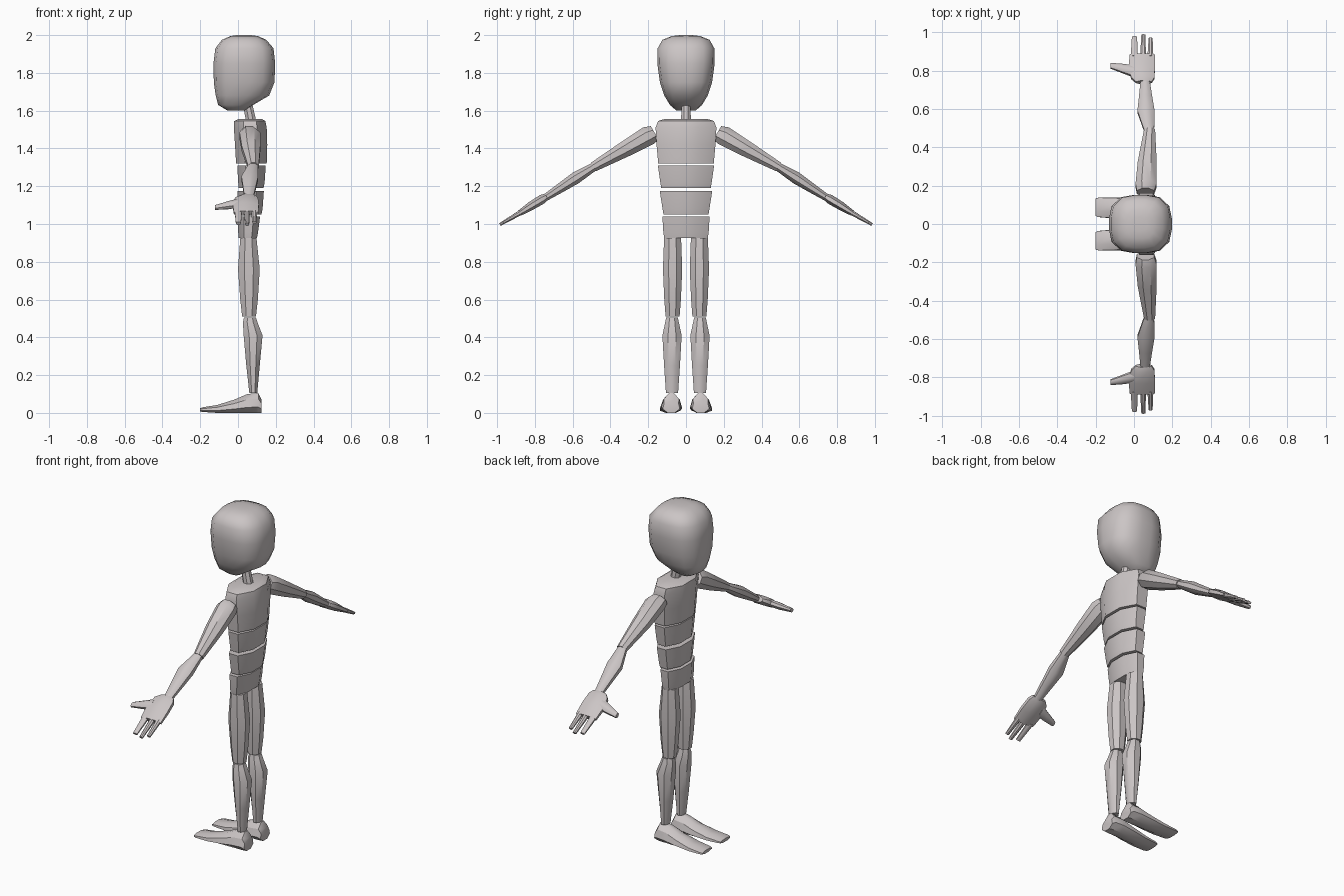
import bpy, bmesh, math
from mathutils import Vector

clay = bpy.data.materials.new("clay_grey")
clay.diffuse_color = (0.60, 0.56, 0.56, 1)
X, Y, Z = Vector((1, 0, 0)), Vector((0, 1, 0)), Vector((0, 0, 1))


def loft(name, rings, u, v, sides=8, power=4, angle=40):
    """Skin rounded-box rings; each ring is (centre, half size on u, half size on v)."""
    bm = bmesh.new()
    loops = []
    for c, hu, hv in rings:
        loop = []
        for i in range(sides):
            a = 2 * math.pi * (i + 0.5) / sides
            ca, sa = math.cos(a), math.sin(a)
            # superellipse radius, scaled so the flats touch the half sizes
            r = (abs(ca) ** power + abs(sa) ** power) ** (-1 / power)
            loop.append([r * ca, r * sa])
        m = max(abs(p[0]) for p in loop)
        loops.append([bm.verts.new(Vector(c) + u * (hu * p / m) + v * (hv * q / m))
                      for p, q in loop])
    for a, b in zip(loops, loops[1:]):
        for i in range(sides):
            j = (i + 1) % sides
            bm.faces.new((a[i], a[j], b[j], b[i]))
    bm.faces.new(loops[0])
    bm.faces.new(loops[-1])
    bmesh.ops.recalc_face_normals(bm, faces=bm.faces)
    me = bpy.data.meshes.new(name)
    bm.to_mesh(me)
    bm.free()
    ob = bpy.data.objects.new(name, me)
    bpy.context.collection.objects.link(ob)
    me.materials.append(clay)
    bpy.ops.object.select_all(action='DESELECT')
    ob.select_set(True)
    bpy.context.view_layer.objects.active = ob
    bpy.ops.object.shade_smooth_by_angle(angle=math.radians(angle))
    return ob


def upright(name, rows, y=0, **kw):
    """Vertical part; each row is (z, x min, x max, half width on y)."""
    return loft(name, [((((a + b) / 2), y, z), (b - a) / 2, w) for z, a, b, w in rows], X, Y, **kw)


# Head: jaw low at the face, rising toward the back
head = upright("head", [(1.60, -0.055, 0.035, 0.05), (1.63, -0.105, 0.08, 0.085),
                        (1.68, -0.118, 0.165, 0.115), (1.75, -0.128, 0.193, 0.138),
                        (1.85, -0.13, 0.197, 0.152), (1.93, -0.12, 0.188, 0.15),
                        (1.975, -0.085, 0.15, 0.125), (1.995, -0.04, 0.105, 0.075),
                        (2.0, -0.01, 0.07, 0.035)],
               sides=16, power=3, angle=60)
upright("neck", [(1.53, 0.045, 0.10, 0.026), (1.64, 0.025, 0.075, 0.024)])

# Torso: chest block and three tapered segments
upright("chest", [(1.32, -0.01, 0.152, 0.147), (1.42, -0.016, 0.155, 0.156),
                  (1.51, -0.022, 0.152, 0.161), (1.545, -0.02, 0.145, 0.148),
                  (1.557, 0.005, 0.125, 0.11)], power=9)
for name, z0, z1, b0, t0, w0, w1 in (("upper_belly", 1.19, 1.31, 0.135, 0.147, 0.131, 0.149),
                                     ("lower_belly", 1.05, 1.175, 0.124, 0.137, 0.119, 0.139),
                                     ("pelvis", 0.925, 1.04, 0.10, 0.117, 0.115, 0.125)):
    upright(name, [(z0, 0.004, b0, w0), (z0 + 0.03, 0.001, b0 + 0.006, w0 + 0.005),
                   (z1, -0.004, t0, w1)], power=9)

for s, side in ((1, "left"), (-1, "right")):
    # Legs
    upright(side + "_thigh", [(0.51, 0.022, 0.095, 0.037), (0.60, 0.012, 0.105, 0.044),
                              (0.76, 0.0, 0.115, 0.051), (0.925, 0.012, 0.098, 0.045)],
            y=0.071 * s, power=3)
    upright(side + "_shin", [(0.105, 0.06, 0.102, 0.032), (0.25, 0.044, 0.115, 0.042),
                             (0.41, 0.03, 0.13, 0.051), (0.48, 0.026, 0.103, 0.036),
                             (0.505, 0.032, 0.095, 0.031)], y=0.074 * s, power=3)
    # Foot: heel to toe, widest at the sole
    foot = loft(side + "_foot",
                [((x, y * s, (a + b) / 2), w, (b - a) / 2) for x, y, w, a, b in
                 ((0.125, 0.078, 0.045, 0.0, 0.07), (0.108, 0.078, 0.055, 0.0, 0.105),
                  (0.05, 0.078, 0.059, 0.0, 0.10), (-0.02, 0.08, 0.058, 0.0, 0.07),
                  (-0.11, 0.084, 0.055, 0.0, 0.042), (-0.185, 0.087, 0.051, 0.005, 0.03),
                  (-0.2, 0.087, 0.045, 0.007, 0.025))], Y, Z, power=6)
    for v in foot.data.vertices:  # narrow the upper foot toward the ankle
        v.co.y += (0.075 * s - v.co.y) * min(0.45, max(0, v.co.z - 0.02) * 5)

    # Arm frame: along the sloping arm, with its upper normal
    along = Vector((0, 0.86 * s, -0.51)).normalized()
    up = Vector((0, 0.51 * s, 0.86)).normalized()

    def limb(name, rows, **kw):
        """Rows: (y, z, x min, x max, half thickness) along the arm."""
        return loft(f"{side}_{name}", [(((a + b) / 2, y * s, z), (b - a) / 2, t)
                                       for y, z, a, b, t in rows], X, up, **kw)

    limb("upper_arm", [(0.165, 1.482, 0.015, 0.105, 0.042), (0.20, 1.467, 0.008, 0.118, 0.052),
                       (0.32, 1.398, 0.02, 0.118, 0.043), (0.49, 1.302, 0.053, 0.11, 0.026)],
         power=3)
    limb("forearm", [(0.48, 1.308, 0.055, 0.105, 0.022), (0.585, 1.243, 0.018, 0.107, 0.032),
                     (0.66, 1.194, 0.026, 0.095, 0.026), (0.755, 1.133, 0.035, 0.08, 0.018)],
         power=3)
    # Hand: palm, three fingers and thumb
    limb("palm", [(0.738, 1.145, 0.01, 0.092, 0.018), (0.76, 1.132, -0.015, 0.106, 0.025),
                  (0.82, 1.096, -0.028, 0.11, 0.023), (0.882, 1.057, -0.022, 0.108, 0.015)],
         power=6)
    for i, (a, b, tip) in enumerate(((-0.017, 0.02, 0.975), (0.032, 0.063, 0.985),
                                     (0.07, 0.101, 0.968))):
        limb(f"finger_{i + 1}", [(0.87, 1.064, a, b, 0.014),
                                 (tip, 1.064 - (tip - 0.87) * 0.58, a + 0.006, b - 0.004, 0.008)],
             power=6)
    loft(side + "_thumb", [((0.0, 0.795 * s, 1.11), 0.032, 0.02),
                           ((-0.05, 0.808 * s, 1.1), 0.026, 0.019),
                           ((-0.123, 0.825 * s, 1.087), 0.015, 0.011)], along, up, power=6)
